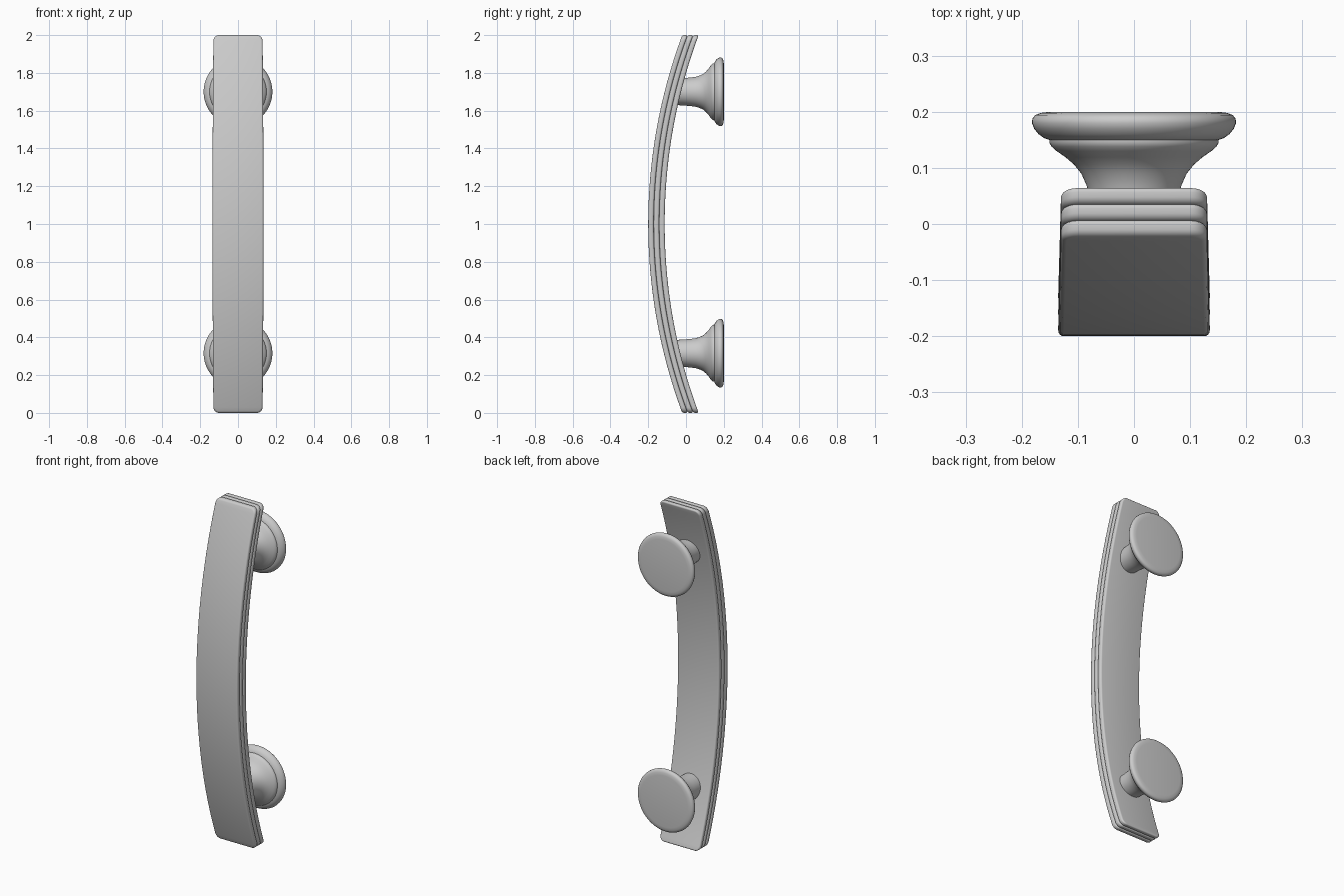
import bpy, bmesh, math

if "Cube" in bpy.data.objects:
    bpy.data.objects.remove(bpy.data.objects["Cube"])

ARC_R = 2.868      # radius of the bar's bow
HALF_W = 0.130     # half width at the ends
CORNER = 0.03      # corner radius seen from the front
LAYER_T = 0.029    # thickness of each of the three layers


def finish(name, bm, angle):
    bmesh.ops.recalc_face_normals(bm, faces=bm.faces)
    me = bpy.data.meshes.new(name)
    bm.to_mesh(me)
    bm.free()
    ob = bpy.data.objects.new(name, me)
    bpy.context.collection.objects.link(ob)
    bpy.context.view_layer.objects.active = ob
    ob.select_set(True)
    bpy.ops.object.shade_smooth_by_angle(angle=math.radians(angle))
    ob.select_set(False)
    return ob


def bow(z):
    return ARC_R - math.sqrt(ARC_R ** 2 - (z - 1) ** 2)


def outline_rows(inset):
    """Rows (half width, z) of a rounded strip, bottom to top."""
    r = CORNER - inset
    n = 6
    arc = [(math.sin(i / n * math.pi / 2), 1 - math.cos(i / n * math.pi / 2)) for i in range(n + 1)]
    low = [(HALF_W - CORNER + r * s, inset + r * c) for s, c in arc]
    mid = [(HALF_W - inset, CORNER + (2 - 2 * CORNER) * i / 48) for i in range(1, 48)]
    high = [(w, 2 - z) for w, z in reversed(low)]
    return [(w + 0.005 * (1 - (z - 1) ** 2), z) for w, z in low + mid + high]


def bar_layer(name, y0):
    bm = bmesh.new()
    e, n = 0.010, 4
    edge = [(e * (1 - math.sin(i / n * math.pi / 2)), e * (1 - math.cos(i / n * math.pi / 2)))
            for i in range(n + 1)]
    section = edge + [(a, LAYER_T - d) for a, d in reversed(edge)]
    loops = []
    for inset, depth in section:
        rows = outline_rows(inset)
        right = [bm.verts.new((w, y0 + depth + bow(z), z)) for w, z in rows]
        left = [bm.verts.new((-w, y0 + depth + bow(z), z)) for w, z in rows]
        loops.append((right, left))
    # rounded rim
    for (r0, l0), (r1, l1) in zip(loops, loops[1:]):
        a, b = r0 + l0[::-1], r1 + l1[::-1]
        for i in range(len(a)):
            j = (i + 1) % len(a)
            bm.faces.new((a[i], a[j], b[j], b[i]))
    # front and back faces
    for right, left in (loops[0], loops[-1]):
        for i in range(len(right) - 1):
            bm.faces.new((left[i], right[i], right[i + 1], left[i + 1]))
    finish(name, bm, 40)


def mount(name, zc):
    # turned profile (radius, y) from inside the bar to the wall face
    profile = [(0.070, -0.06), (0.072, -0.02), (0.075, 0.02), (0.079, 0.05), (0.085, 0.07),
               (0.094, 0.09), (0.107, 0.106), (0.122, 0.119), (0.138, 0.130), (0.147, 0.138),
               (0.151, 0.145), (0.151, 0.150), (0.160, 0.153), (0.170, 0.160), (0.178, 0.170),
               (0.182, 0.180), (0.181, 0.188), (0.176, 0.194), (0.166, 0.198), (0.150, 0.200)]
    bm = bmesh.new()
    n = 64
    rings = [[bm.verts.new((r * math.cos(2 * math.pi * k / n), y, zc + r * math.sin(2 * math.pi * k / n)))
              for k in range(n)] for r, y in profile]
    for a, b in zip(rings, rings[1:]):
        for k in range(n):
            j = (k + 1) % n
            bm.faces.new((a[k], a[j], b[j], b[k]))
    bm.faces.new(rings[0])
    bm.faces.new(rings[-1])
    finish(name, bm, 50)


# bowed grip made of three stacked strips
for i, name in enumerate(("grip_front_layer", "grip_middle_layer", "grip_back_layer")):
    bar_layer(name, -0.2 + i * LAYER_T)

# two turned wall mounts
mount("upper_mount", 1.70)
mount("lower_mount", 0.316)
